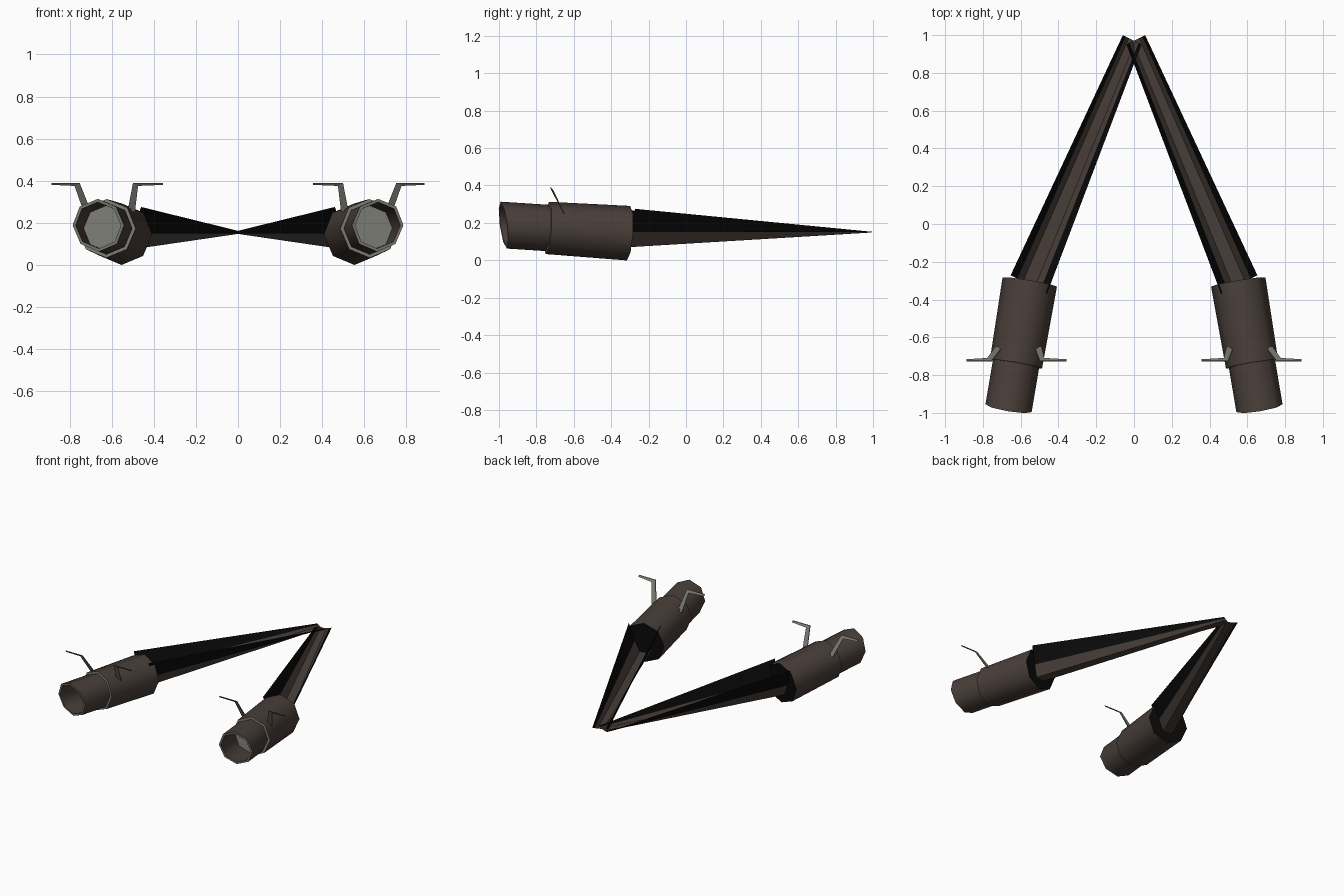
import bpy, bmesh, math
from mathutils import Vector

if "Cube" in bpy.data.objects:
    bpy.data.objects.remove(bpy.data.objects["Cube"])


def material(name, rgb):
    m = bpy.data.materials.new(name)
    m.diffuse_color = (*rgb, 1)
    m.use_nodes = True
    m.node_tree.nodes["Principled BSDF"].inputs["Base Color"].default_value = m.diffuse_color
    return m


BROWN = material("dark brown", (0.068, 0.050, 0.042))
BLACK = material("black", (0.003, 0.003, 0.003))
GREY = material("steel grey", (0.20, 0.20, 0.18))
MATS = [BROWN, BLACK, GREY]


def finish(bm, name, smooth=False, fix=True):
    """Turn the bmesh into an object mirrored across x = 0."""
    if fix:
        bmesh.ops.recalc_face_normals(bm, faces=bm.faces)
    me = bpy.data.meshes.new(name)
    bm.to_mesh(me)
    bm.free()
    for m in MATS:
        me.materials.append(m)
    ob = bpy.data.objects.new(name, me)
    bpy.context.collection.objects.link(ob)
    if smooth:
        bpy.context.view_layer.objects.active = ob
        ob.select_set(True)
        bpy.ops.object.shade_smooth_by_angle(angle=math.radians(50))
        ob.select_set(False)
    mod = ob.modifiers.new("mirror", 'MIRROR')
    mod.use_clip = False
    mod.use_mirror_merge = False
    return ob


# Barrels: eight-sided lathe along a tilted axis
BACK = Vector((0.552, -0.307, 0.145))
FRONT = Vector((0.664, -0.975, 0.188))
AXIS = (FRONT - BACK).normalized()
SIDE = AXIS.cross(Vector((0, 0, 1))).normalized()
UP = SIDE.cross(AXIS)
if UP.z < 0:
    UP = -UP

# (position along axis, radius, forward slant, material of the band that follows)
rings = [(0.0, 0.146, 0.0, 0), (0.65, 0.140, 0.0, 2), (0.65, 0.124, 0.0, 0),
         (1.0, 0.124, 0.2, 2), (1.0, 0.109, 0.2, 0), (0.68, 0.107, 0.0, 2)]
bm = bmesh.new()
loops = []
for t, r, slant, mat in rings:
    loop = []
    for i in range(8):
        a = i * math.tau / 8
        p = BACK.lerp(FRONT, t) + SIDE * (r * math.cos(a)) + UP * (r * math.sin(a))
        loop.append(bm.verts.new(p + AXIS * (slant * r * math.sin(a))))
    loops.append(loop)
for k in range(len(loops) - 1):
    for i in range(8):
        j = (i + 1) % 8
        f = bm.faces.new((loops[k][i], loops[k][j], loops[k + 1][j], loops[k + 1][i]))
        f.material_index = rings[k][3]
bm.faces.new(loops[0]).material_index = 1     # rear cap
bm.faces.new(loops[-1]).material_index = 2    # disc at the end of the bore
finish(bm, "barrel", smooth=True)

# Arms: open troughs with flared black wings, flattening to a knife edge
ACROSS = Vector((0.89, 0.45, 0))


def section(bm, centre, points):
    return [bm.verts.new(Vector(centre) + ACROSS * u + Vector((0, 0, z))) for u, z in points]


bm = bmesh.new()
near = section(bm, (0.557, -0.32, 0),
               [(-0.108, 0.275), (-0.068, 0.15), (-0.035, 0.07),
                (0.035, 0.07), (0.068, 0.15), (0.108, 0.275)])
far = section(bm, (0.01, 0.975, 0),
              [(-0.055, 0.152), (-0.038, 0.15), (-0.02, 0.148),
               (0.02, 0.148), (0.038, 0.15), (0.055, 0.152)])
for i in range(5):
    f = bm.faces.new((near[i], near[i + 1], far[i + 1], far[i]))
    f.material_index = 1 if i in (0, 4) else 0
finish(bm, "arm")

# Ears: thin bent strips on top of each barrel, outer and inner
bm = bmesh.new()
for base, bend, tip in ((0.715, 0.765, 0.887), (0.508, 0.487, 0.357)):
    s = 1 if tip > base else -1
    outline = [(base - 0.018 * s, -0.655, 0.25), (base + 0.018 * s, -0.655, 0.25),
               (bend + 0.012 * s, -0.715, 0.375), (tip, -0.722, 0.380),
               (tip, -0.728, 0.390), (bend - 0.012 * s, -0.728, 0.390)]
    a, b = ([bm.verts.new((x, y + d, z)) for x, y, z in outline] for d in (0, 0.006))
    for lo, hi in ((0, 1), (1, 2), (2, 3), (3, 4), (4, 5), (5, 0)):
        bm.faces.new((a[lo], a[hi], b[hi], b[lo]))
    for v in (a, b):
        bm.faces.new((v[0], v[1], v[2], v[5]))
        bm.faces.new((v[2], v[3], v[4], v[5]))
for f in bm.faces:
    f.material_index = 2
finish(bm, "ear")
